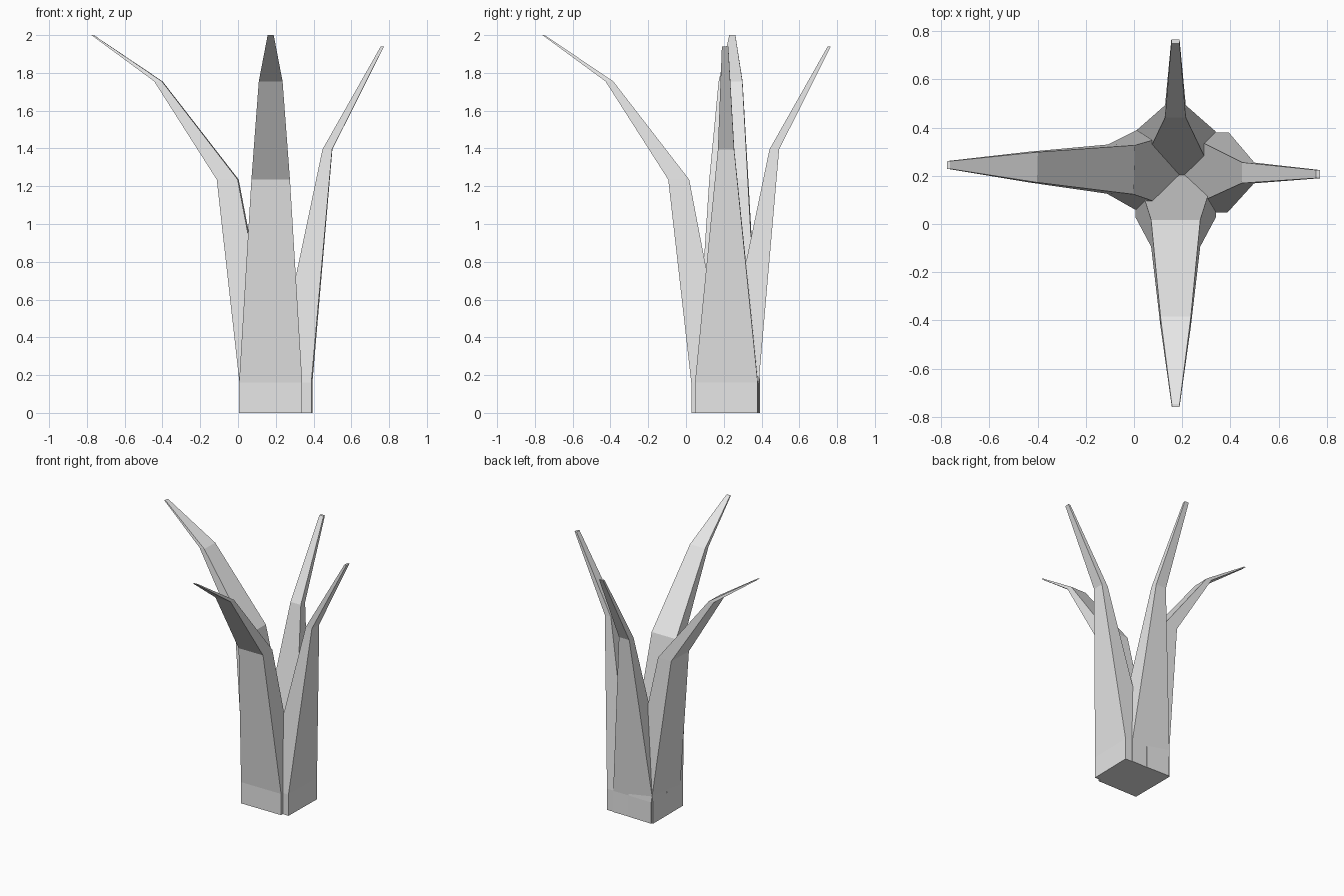
import bpy, bmesh, math
from mathutils import Vector

if "Cube" in bpy.data.objects:
    bpy.data.objects.remove(bpy.data.objects["Cube"])

grey = bpy.data.materials.new("light grey")
grey.diffuse_color = (0.8, 0.8, 0.8, 1)
grey.use_nodes = True
grey.node_tree.nodes["Principled BSDF"].inputs["Base Color"].default_value = grey.diffuse_color

# Stem sections: (height, inner distance, outer distance, half width)
TALL = [(0, -0.01, 0.184, 0.167), (0.16, -0.01, 0.184, 0.167),
        (1.235, 0.195, 0.306, 0.102), (1.755, 0.597, 0.638, 0.063),
        (2.0, 0.96, 0.972, 0.016)]
SHORT = [(0, -0.01, 0.19, 0.166), (0.16, -0.01, 0.19, 0.166),
         (1.395, 0.247, 0.298, 0.043), (1.94, 0.555, 0.572, 0.017)]


def stem(name, heading, origin, sections):
    """Loft a tapering four-sided stem that leans out along the heading."""
    a = math.radians(heading)
    out = Vector((math.cos(a), math.sin(a), 0))
    side = Vector((-out.y, out.x, 0))
    base = Vector((origin[0], origin[1], 0))
    bm = bmesh.new()
    rings = []
    for z, inner, outer, half in sections:
        corners = [(inner, -half), (outer, -half), (outer, half), (inner, half)]
        rings.append([bm.verts.new(base + out * d + side * s + Vector((0, 0, z)))
                      for d, s in corners])
    for low, high in zip(rings, rings[1:]):
        for i in range(4):
            j = (i + 1) % 4
            bm.faces.new((low[i], low[j], high[j], high[i]))
    bm.faces.new(rings[0][::-1])
    bm.faces.new(rings[-1])
    bmesh.ops.recalc_face_normals(bm, faces=bm.faces)
    mesh = bpy.data.meshes.new(name)
    bm.to_mesh(mesh)
    bm.free()
    mesh.materials.append(grey)
    obj = bpy.data.objects.new(name, mesh)
    bpy.context.collection.objects.link(obj)


# Two tall and two short stems growing from one square foot
stem("front_stem", 270, (0.173, 0.212), TALL)
stem("left_stem", 178.5, (0.196, 0.22), TALL)
stem("right_stem", -1, (0.201, 0.217), SHORT)
stem("back_stem", 90, (0.172, 0.195), SHORT)
